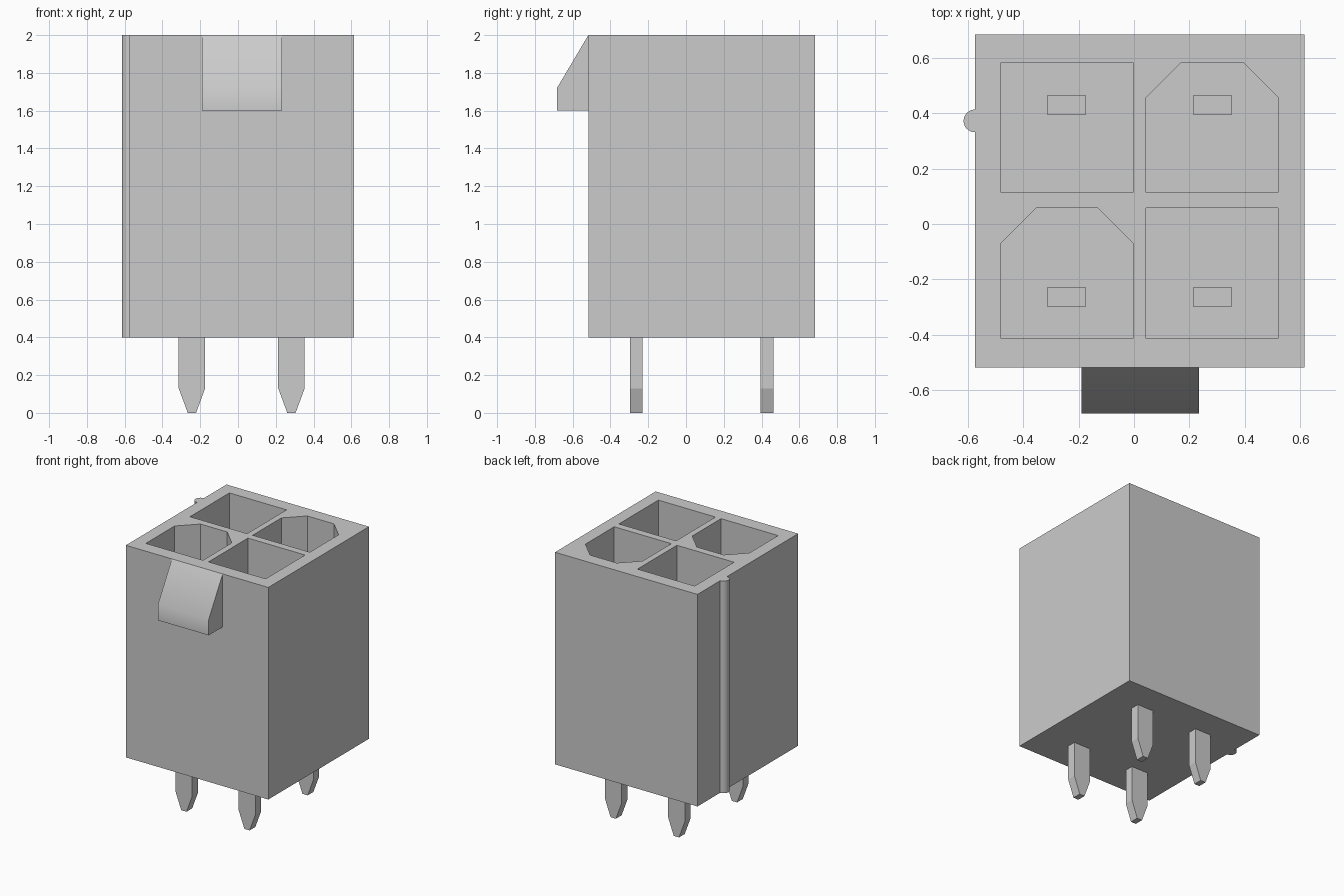
import bpy, bmesh, math
from mathutils import Vector

cube = bpy.data.objects.get("Cube")
if cube:
    bpy.data.objects.remove(cube, do_unlink=True)

GREY = (0.6, 0.6, 0.6, 1.0)
mat = bpy.data.materials.new("light grey")
mat.use_nodes = True
mat.diffuse_color = GREY
mat.node_tree.nodes["Principled BSDF"].inputs["Base Color"].default_value = GREY


def prism(bm, outline, offset):
    """Extrude a closed outline of 3D points along an offset."""
    face = bm.faces.new([bm.verts.new(p) for p in outline])
    ext = bmesh.ops.extrude_face_region(bm, geom=[face], use_keep_orig=True)
    verts = [v for v in ext["geom"] if isinstance(v, bmesh.types.BMVert)]
    bmesh.ops.translate(bm, vec=Vector(offset), verts=verts)


def make(name, prisms, smooth=False):
    bm = bmesh.new()
    for outline, offset in prisms:
        prism(bm, outline, offset)
    bmesh.ops.recalc_face_normals(bm, faces=bm.faces[:])
    me = bpy.data.meshes.new(name)
    bm.to_mesh(me)
    bm.free()
    me.materials.append(mat)
    ob = bpy.data.objects.new(name, me)
    bpy.context.collection.objects.link(ob)
    bpy.ops.object.select_all(action='DESELECT')
    ob.select_set(True)
    bpy.context.view_layer.objects.active = ob
    if smooth:
        bpy.ops.object.shade_smooth_by_angle(angle=math.radians(40))
    return ob


def socket(x, y, z, chamfered):
    """Socket outline, optionally with the two back corners cut off."""
    w, d, c = 0.477, 0.47, 0.127
    pts = [(x, y), (x + w, y)]
    if chamfered:
        pts += [(x + w, y + d - c), (x + w - c, y + d), (x + c, y + d), (x, y + d - c)]
    else:
        pts += [(x + w, y + d), (x, y + d)]
    return [(px, py, z) for px, py in pts]


BASE, TOP, FLOOR = 0.4, 2.0, 0.65
X0, X1, Y0, Y1 = -0.574, 0.615, -0.517, 0.683

# Housing block with four sockets
housing = [(X0, Y0, BASE), (X1, Y0, BASE), (X1, Y1, BASE), (X0, Y1, BASE)]
sockets = [(socket(x, y, FLOOR, (x > 0) == (y > 0)), (0, 0, TOP - FLOOR + 0.2))
           for x in (-0.48, 0.043) for y in (-0.413, 0.113)]
cutter = make("socket_cutter", sockets)
cutter.hide_render = True
body = make("housing", [(housing, (0, 0, TOP - BASE))])
mod = body.modifiers.new("sockets", 'BOOLEAN')
mod.operation = 'DIFFERENCE'
mod.solver = 'EXACT'
mod.object = cutter
bpy.ops.object.modifier_apply(modifier=mod.name)
bpy.data.objects.remove(cutter, do_unlink=True)

# Latch wedge on the front
latch = [(-0.19, y, z) for y, z in
         [(Y0, TOP), (-0.683, 1.72), (-0.683, 1.6), (Y0, 1.6)]]
make("latch_wedge", [(latch, (0.424, 0, 0))], smooth=True)

# Half-round rib along the side
rib = [(X0 - 0.041 * math.sin(math.pi * i / 12),
        0.372 + 0.041 * math.cos(math.pi * i / 12), BASE) for i in range(13)]
make("side_rib", [(rib, (0, 0, TOP - BASE))], smooth=True)

# Flat contact pins, tapered at the lower tip and standing up in the sockets
for side, x in (("right", -0.244), ("left", 0.283)):
    for row, y in (("front", -0.263), ("back", 0.429)):
        pin = [(x + dx, y - 0.034, z) for dx, z in
               [(-0.022, 0), (0.022, 0), (0.07, 0.13), (0.07, 1.4),
                (-0.07, 1.4), (-0.07, 0.13)]]
        make(f"pin_{row}_{side}", [(pin, (0, 0.068, 0))])
